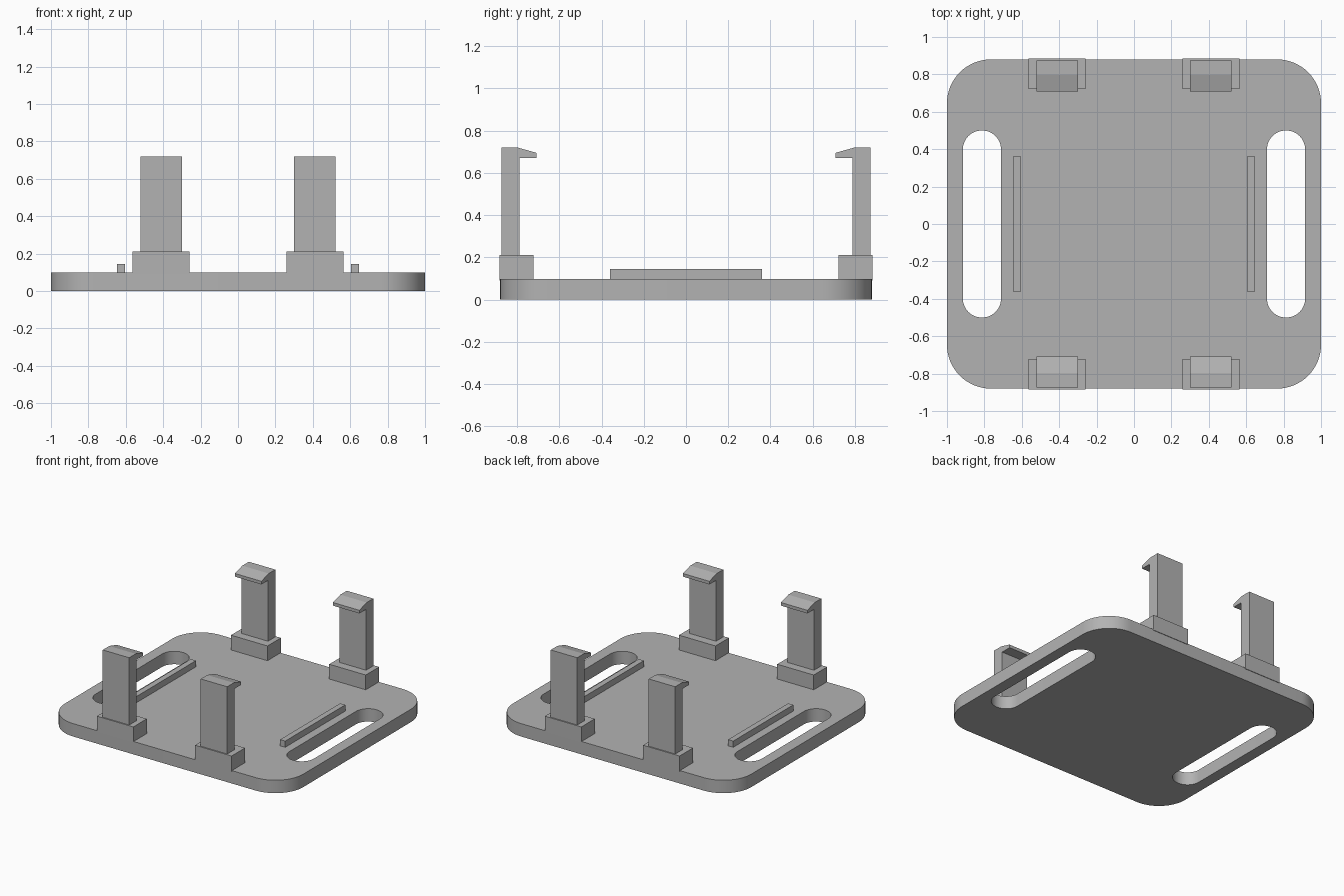
import bpy, bmesh, math

if "Cube" in bpy.data.objects:
    bpy.data.objects.remove(bpy.data.objects["Cube"], do_unlink=True)

grey = bpy.data.materials.new("plain_grey")
grey.use_nodes = True
colour = (0.45, 0.45, 0.45, 1)
grey.diffuse_color = colour
grey.node_tree.nodes["Principled BSDF"].inputs["Base Color"].default_value = colour


def add_object(name, bm):
    bmesh.ops.recalc_face_normals(bm, faces=bm.faces)
    mesh = bpy.data.meshes.new(name)
    bm.to_mesh(mesh)
    bm.free()
    mesh.materials.append(grey)
    obj = bpy.data.objects.new(name, mesh)
    bpy.context.collection.objects.link(obj)
    return obj


def prism(name, points, depth):
    """Face through the points, extruded along depth."""
    bm = bmesh.new()
    face = bm.faces.new([bm.verts.new(p) for p in points])
    result = bmesh.ops.extrude_face_region(bm, geom=[face], use_keep_orig=True)
    verts = [v for v in result["geom"] if isinstance(v, bmesh.types.BMVert)]
    bmesh.ops.translate(bm, verts=verts, vec=depth)
    return add_object(name, bm)


def box(name, x, y, z):
    corners = [(x[0], y[0]), (x[1], y[0]), (x[1], y[1]), (x[0], y[1])]
    return prism(name, [(a, b, z[0]) for a, b in corners], (0, 0, z[1] - z[0]))


def rounded(cx, hx, hy, r, z, steps=16):
    """Rounded rectangle outline centred on (cx, 0)."""
    points = []
    for i, (sx, sy) in enumerate([(1, 1), (-1, 1), (-1, -1), (1, -1)]):
        for k in range(steps + 1):
            a = math.pi / 2 * (i + k / steps)
            points.append((cx + sx * (hx - r) + r * math.cos(a),
                           sy * (hy - r) + r * math.sin(a), z))
    return points


# Base plate with two strap slots
plate = prism("base_plate", rounded(0, 1, 0.88, 0.235, 0), (0, 0, 0.098))
for side, s in (("left", 1), ("right", -1)):
    cutter = prism(side + "_slot_cutter",
                   rounded(s * 0.813, 0.102, 0.5, 0.1015, -0.1), (0, 0, 0.3))
    cutter.hide_render = True
    cutter.hide_viewport = True
    cut = plate.modifiers.new(side + "_slot", 'BOOLEAN')
    cut.operation = 'DIFFERENCE'
    cut.solver = 'EXACT'
    cut.object = cutter

# Bake the slots so the rounded walls can be smoothed
bpy.context.view_layer.update()
baked = bpy.data.meshes.new_from_object(
    plate.evaluated_get(bpy.context.evaluated_depsgraph_get()))
plate.modifiers.clear()
plate.data = baked
for cutter in [o for o in bpy.data.objects if o.name.endswith("_slot_cutter")]:
    bpy.data.objects.remove(cutter, do_unlink=True)
bpy.ops.object.select_all(action='DESELECT')
plate.select_set(True)
bpy.context.view_layer.objects.active = plate
bpy.ops.object.shade_smooth_by_angle(angle=math.radians(30))

# Side ribs, clip feet and hooked clips
hook_profile = [(0.875, 0.2), (0.875, 0.72), (0.797, 0.72), (0.708, 0.695),
                (0.708, 0.671), (0.788, 0.671), (0.788, 0.2)]
for side, s in (("left", 1), ("right", -1)):
    box(side + "_rib", sorted((s * 0.605, s * 0.648)), (-0.36, 0.36), (0.09, 0.145))
    for end, t in (("back", 1), ("front", -1)):
        name = end + "_" + side
        box(name + "_foot", sorted((s * 0.259, s * 0.565)),
            sorted((t * 0.723, t * 0.884)), (0.09, 0.21))
        prism(name + "_clip", [(s * 0.3, t * y, z) for y, z in hook_profile],
              (s * 0.222, 0, 0))
